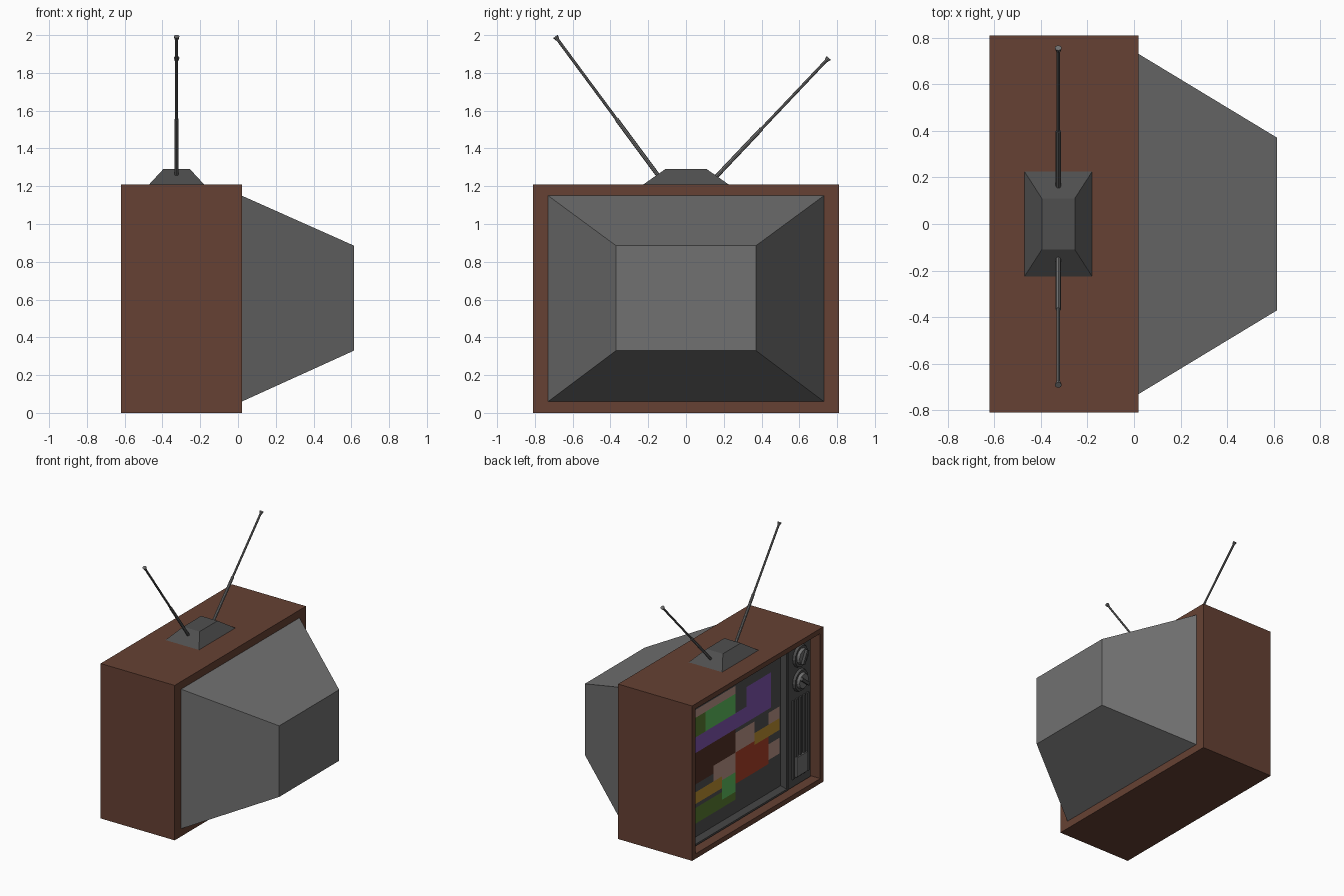
import bpy, bmesh, math
from mathutils import Vector

if "Cube" in bpy.data.objects:
    bpy.data.objects.remove(bpy.data.objects["Cube"])

def mat(name, r, g, b):
    m = bpy.data.materials.new(name)
    m.diffuse_color = (r, g, b, 1)
    m.use_nodes = True
    m.node_tree.nodes["Principled BSDF"].inputs["Base Color"].default_value = m.diffuse_color
    return m

brown = mat("cabinet_brown", .133, .053, .033)
grey = mat("casing_grey", .165, .165, .165)
dark = mat("dark_grey", .078, .078, .078)
pink = mat("dusty_pink", .50, .30, .24)
green = mat("green", .107, .50, .107)
purple = mat("purple", .21, .09, .42)
red = mat("rust_red", .40, .05, .02)
yellow = mat("mustard", .50, .27, .03)
olive = mat("olive", .10, .20, .03)
umber = mat("dark_brown", .083, .03, .018)

def finish(name, bm, *mats):
    bmesh.ops.recalc_face_normals(bm, faces=bm.faces)
    me = bpy.data.meshes.new(name)
    bm.to_mesh(me)
    bm.free()
    ob = bpy.data.objects.new(name, me)
    bpy.context.collection.objects.link(ob)
    for m in mats:
        me.materials.append(m)
    return ob

def box_bm(x, y, z):
    bm = bmesh.new()
    bmesh.ops.create_cube(bm, size=1)
    for v in bm.verts:
        v.co = Vector([(a + b) / 2 + c * (b - a) for (a, b), c in zip((x, y, z), v.co)])
    return bm

def box(name, x, y, z, m):
    return finish(name, box_bm(x, y, z), m)

def tray(name, x, y, z, rim, slope, depth, m):
    """Box whose -x face is inset by rim and sunk, with sloping walls if slope > 0."""
    bm = box_bm(x, y, z)
    bm.normal_update()
    f = min(bm.faces, key=lambda f: f.normal.x)
    bmesh.ops.inset_region(bm, faces=[f], thickness=rim)
    bmesh.ops.inset_region(bm, faces=[f], thickness=max(slope, .0001))
    for v in f.verts:
        v.co.x += depth
    return finish(name, bm, m)

def rod(name, a, b, r0, r1, sides, m):
    a, b = Vector(a), Vector(b)
    bm = bmesh.new()
    bmesh.ops.create_cone(bm, cap_ends=True, segments=sides, radius1=r0, radius2=r1,
                          depth=(b - a).length)
    q = Vector((0, 0, 1)).rotation_difference(b - a)
    for v in bm.verts:
        v.co = q @ v.co + (a + b) / 2
    return finish(name, bm, m)

# Wooden cabinet, open at the screen side (-x)
tray("cabinet", (-.62, .02), (-.81, .81), (0, 1.21), .055, 0, .10, brown)

# Tapered tube housing at the back
bm = box_bm((.02, .615), (-.73, .73), (.06, 1.15))
for v in bm.verts:
    if v.co.x > .1:
        v.co.y *= .37 / .73
        v.co.z = .885 if v.co.z > .6 else .33
finish("tube_housing", bm, grey)

# Screen surround with sloping inner edge
tray("screen_surround", (-.565, -.52), (-.45, .755), (.055, 1.155), .02, .045, .03, dark)

# Screen picture: (distance from the left edge u0, u1, z0, z1, colour); later ones win
patches = [
    (.1, .66, 1.02, 1.1, pink), (.1, .27, .87, 1.02, olive), (.27, .66, .87, 1.02, green),
    (.1, 1.1, .77, .87, purple), (.78, 1.1, .77, 1.02, purple), (.1, .66, .5, .77, umber),
    (.38, .66, .42, .57, pink), (.65, .9, .57, .73, pink), (.65, 1.07, .32, .57, red),
    (.9, 1.3, .55, .65, yellow), (1.07, 1.3, .65, .72, pink), (1.07, 1.3, .36, .47, pink),
    (.1, .5, .36, .46, yellow), (.1, .66, .2, .33, olive), (.5, .66, .28, .42, green)]
cols = [dark, pink, green, purple, red, yellow, olive, umber]
N = 32
bm = bmesh.new()
bmesh.ops.create_grid(bm, x_segments=N, y_segments=N, size=.5)
for v in bm.verts:
    v.co = Vector((-.537, .155 - v.co.x * 1.08, .605 + v.co.y * .98))
for f in bm.faces:
    c = f.calc_center_median()
    u = .81 - c.y
    for u0, u1, z0, z1, m in patches:
        if u0 < u < u1 and z0 < c.z < z1:
            f.material_index = cols.index(m)
    f.normal_update()
ob = finish("screen", bm, *cols)
if ob.data.polygons[0].normal.x > 0:
    ob.data.flip_normals()

# Control panel with knobs, speaker ribs and a small button plate
box("control_panel", (-.562, -.52), (-.735, -.46), (.055, 1.155), dark)
for i, z in enumerate((1.05, .86)):
    y = -.60
    rod(f"knob_base_{i}", (-.56, y, z), (-.58, y, z), .088, .08, 16, dark)
    rod(f"knob_{i}", (-.58, y, z), (-.60, y, z), .062, .055, 16, grey)
    grip = box(f"knob_grip_{i}", (-.02, .01), (-.012, .012), (-.055, .055), dark)
    grip.location = (-.60, y, z)
    grip.rotation_euler.x = (.5, -.9)[i]
for i in range(5):
    y = -.51 - i * .045
    box(f"speaker_rib_{i}", (-.575, -.56), (y - .012, y + .012), (.12, .73), dark)
box("button_plate", (-.583, -.56), (-.67, -.54), (.13, .28), grey)

# Aerial foot: truncated pyramid on the top
bm = box_bm((-.47, -.18), (-.225, .225), (1.21, 1.29))
for v in bm.verts:
    if v.co.z > 1.25:
        v.co.x = -.325 + (v.co.x + .325) * .49
        v.co.y *= .49
finish("aerial_foot", bm, dark)

# Two telescopic aerial rods with tips
for side, a, b in (("near", (-.325, -.135, 1.24), (-.325, -.688, 1.988)),
                   ("far", (-.325, .145, 1.235), (-.325, .752, 1.875))):
    a, b = Vector(a), Vector(b)
    mid = a.lerp(b, .42)
    d = (b - a).normalized()
    rod(f"aerial_lower_{side}", a, mid, .011, .011, 8, grey)
    rod(f"aerial_upper_{side}", mid, b, .008, .008, 8, grey)
    rod(f"aerial_tip_{side}", b - d * .015, b + d * .006, .010, .015, 8, grey)
